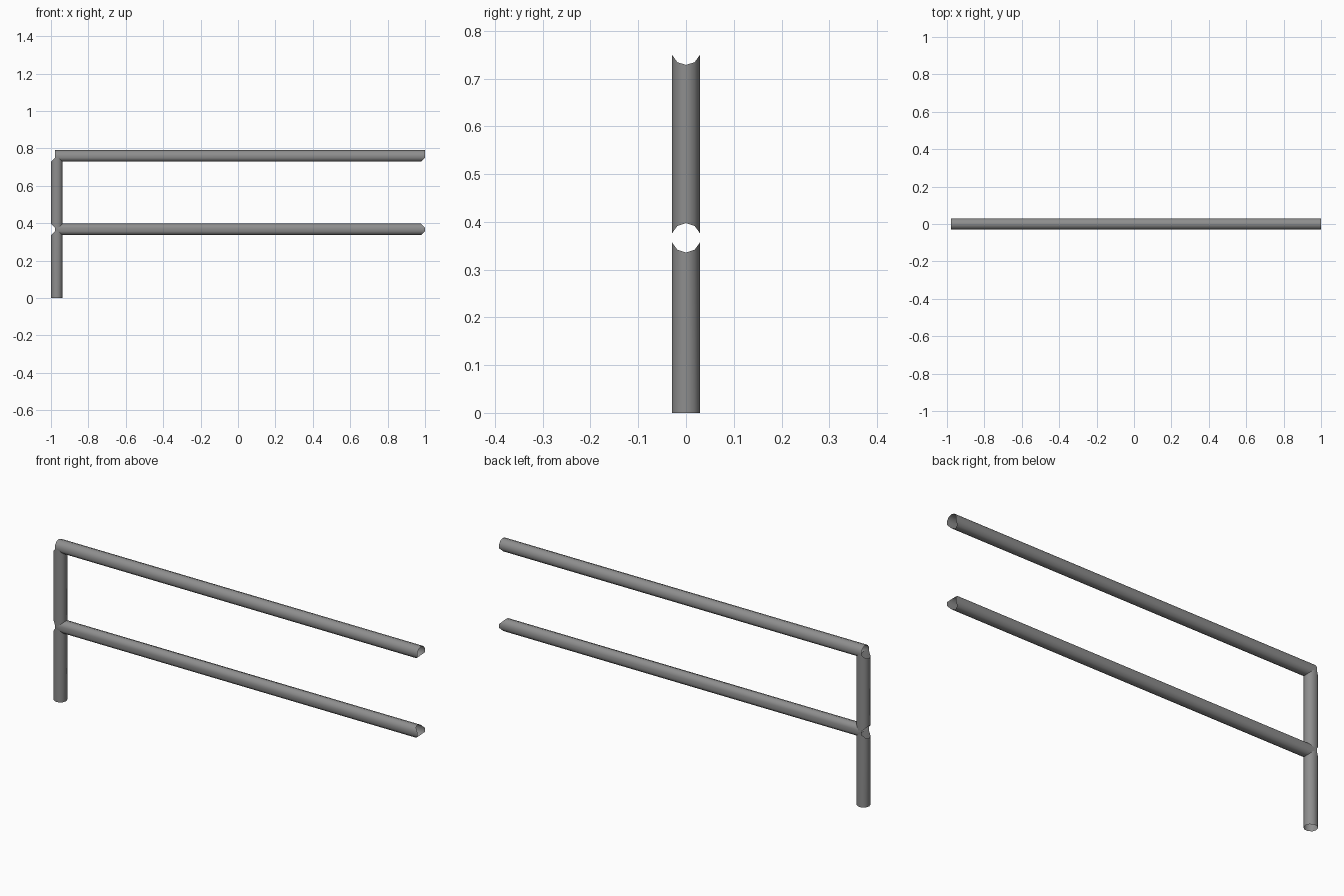
import bpy, bmesh, math

if "Cube" in bpy.data.objects:
    bpy.data.objects.remove(bpy.data.objects["Cube"])

N = 10                                        # flats on +-y, corners on the other axis
APO = 0.0293                                  # half width across flats
R = APO / math.cos(math.pi / N)
S = R * math.sin(math.pi / N)                 # half facet width
CL, CR = -1 + R, 1 + S                        # this post and the next post
Z_MID, Z_TOP = 0.3665, 0.7593

# Dark grey paint
paint = bpy.data.materials.new("dark_grey")
paint.diffuse_color = (0.27, 0.27, 0.27, 1)
paint.use_nodes = True
paint.node_tree.nodes["Principled BSDF"].inputs["Base Color"].default_value = paint.diffuse_color


def ring():
    angles = [math.pi * (2 * k + 1) / N for k in range(N)]
    return [(R * math.cos(a), R * math.sin(a)) for a in angles]


def finish(bm, name):
    bmesh.ops.remove_doubles(bm, verts=bm.verts, dist=1e-5)
    bmesh.ops.recalc_face_normals(bm, faces=bm.faces)
    mesh = bpy.data.meshes.new(name)
    bm.to_mesh(mesh)
    bm.free()
    mesh.materials.append(paint)
    ob = bpy.data.objects.new(name, mesh)
    bpy.context.collection.objects.link(ob)
    bpy.context.view_layer.objects.active = ob
    ob.select_set(True)
    bpy.ops.object.shade_smooth_by_angle(angle=math.radians(40))
    ob.select_set(False)


def tube(bm, place, start, end):
    """Open tube; start/end give the coped length at each ring point."""
    pts = ring()
    a = [bm.verts.new(place(u, v, start(v))) for u, v in pts]
    b = [bm.verts.new(place(u, v, end(v))) for u, v in pts]
    for i in range(N):
        j = (i + 1) % N
        bm.faces.new((a[i], a[j], b[j], b[i]))


# Horizontal rails: ends coped around the posts
def rail(name, z, over_post):
    bm = bmesh.new()
    top = lambda v: over_post and v > 0
    tube(bm, lambda u, v, t: (t, u, z + v),
         lambda v: CL - S if top(v) else CL + abs(v),
         lambda v: CR - S if top(v) else CR - abs(v))
    # side patches crossing the post
    for y in (-APO, APO):
        pts = [(CL + S, y, z - S), (CL - S, y, z - S), (CL - S, y, z + S)]
        if not over_post:
            pts.append((CL + S, y, z + S))
        bm.faces.new([bm.verts.new(p) for p in pts])
    finish(bm, name)


rail("middle_rail", Z_MID, False)
rail("top_rail", Z_TOP, True)


# Post in two lengths, coped around the rails
def post(name, start, end):
    bm = bmesh.new()
    tube(bm, lambda u, v, t: (CL + v, u, t), start, end)
    finish(bm, name)


post("lower_post", lambda v: 0, lambda v: Z_MID - abs(v))
post("upper_post", lambda v: Z_MID + abs(v), lambda v: Z_TOP - abs(v))
